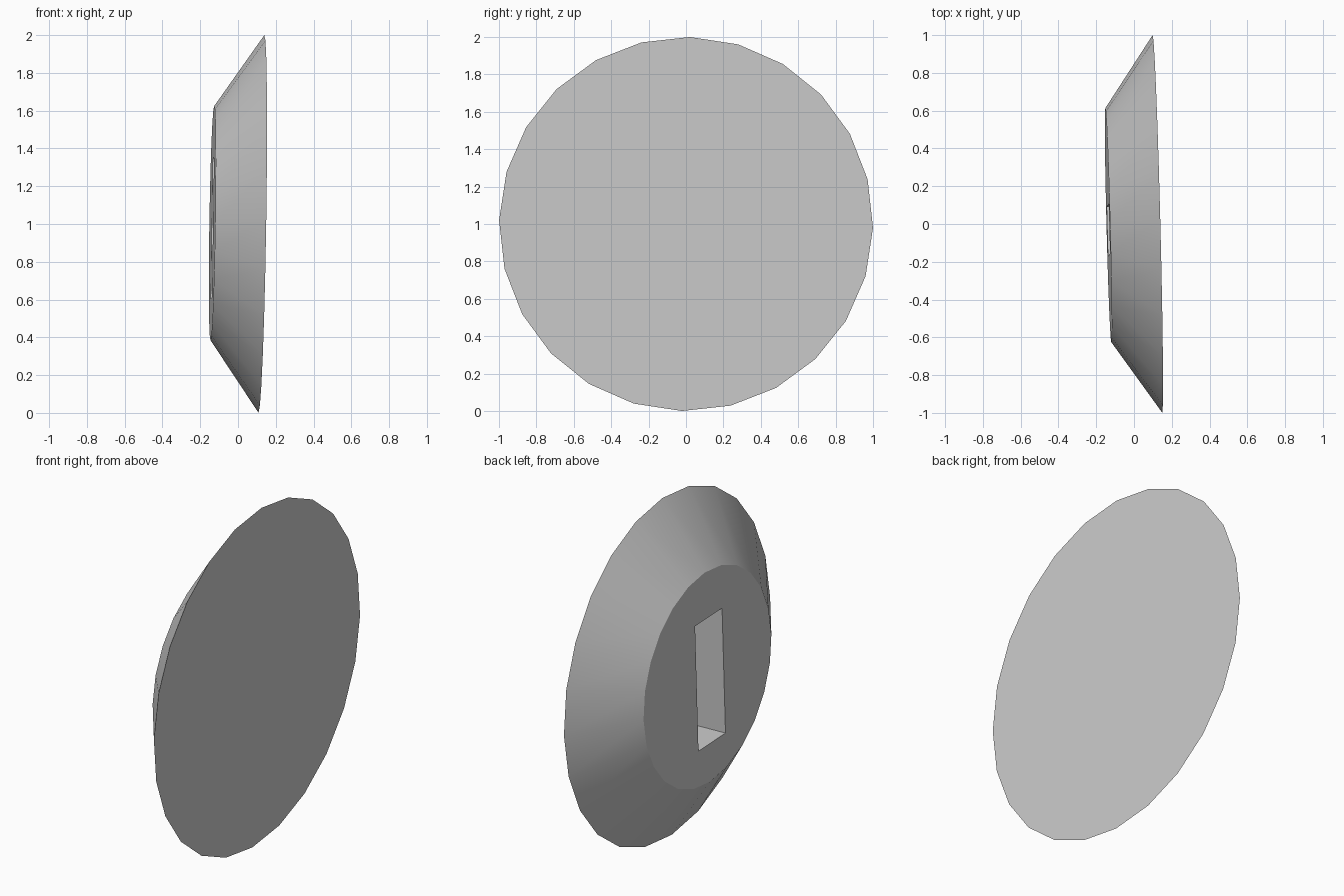
import bpy, bmesh
from math import radians
from mathutils import Matrix

if "Cube" in bpy.data.objects:
    bpy.data.objects.remove(bpy.data.objects["Cube"])

DEPTH = 0.26
SMALL_X = -DEPTH / 2

# Whole part leans slightly: local +X is the disc axis
POSE = (Matrix.Translation((-0.006, -0.003, 1.002))
        @ Matrix.Rotation(radians(1.45), 4, 'Z')
        @ Matrix.Rotation(radians(0.9), 4, 'Y')
        @ Matrix.Rotation(radians(-1.2), 4, 'X'))


def make_object(name, bm):
    bmesh.ops.recalc_face_normals(bm, faces=bm.faces)
    mesh = bpy.data.meshes.new(name)
    bm.to_mesh(mesh)
    bm.free()
    ob = bpy.data.objects.new(name, mesh)
    bpy.context.collection.objects.link(ob)
    ob.matrix_world = POSE
    return ob


# Bevelled disc: 24-sided truncated cone, wide face towards +X
bm = bmesh.new()
bmesh.ops.create_cone(bm, cap_ends=True, segments=24,
                      radius1=0.62, radius2=1.0, depth=DEPTH,
                      matrix=Matrix.Rotation(radians(90), 4, 'Y'))
disc = make_object("bevelled_disc", bm)

# Rectangular slot cut into the small face
SLOT_DEPTH, OUTSIDE = 0.22, 0.2
bm = bmesh.new()
size = (SLOT_DEPTH + OUTSIDE, 0.262, 0.742)
centre = (SMALL_X + (SLOT_DEPTH - OUTSIDE) / 2, -0.026, -0.026)
bmesh.ops.create_cube(bm, size=1, matrix=Matrix.Translation(centre)
                      @ Matrix.Diagonal((*size, 1)))
cutter = make_object("slot_cutter", bm)
cutter.hide_render = True

cut = disc.modifiers.new("slot", 'BOOLEAN')
cut.operation = 'DIFFERENCE'
cut.solver = 'EXACT'
cut.object = cutter

bpy.context.view_layer.objects.active = disc
disc.select_set(True)
bpy.ops.object.modifier_apply(modifier=cut.name)
bpy.data.objects.remove(cutter)

# Smooth sloping side with crisp rims
bpy.ops.object.shade_smooth_by_angle(angle=radians(25))
